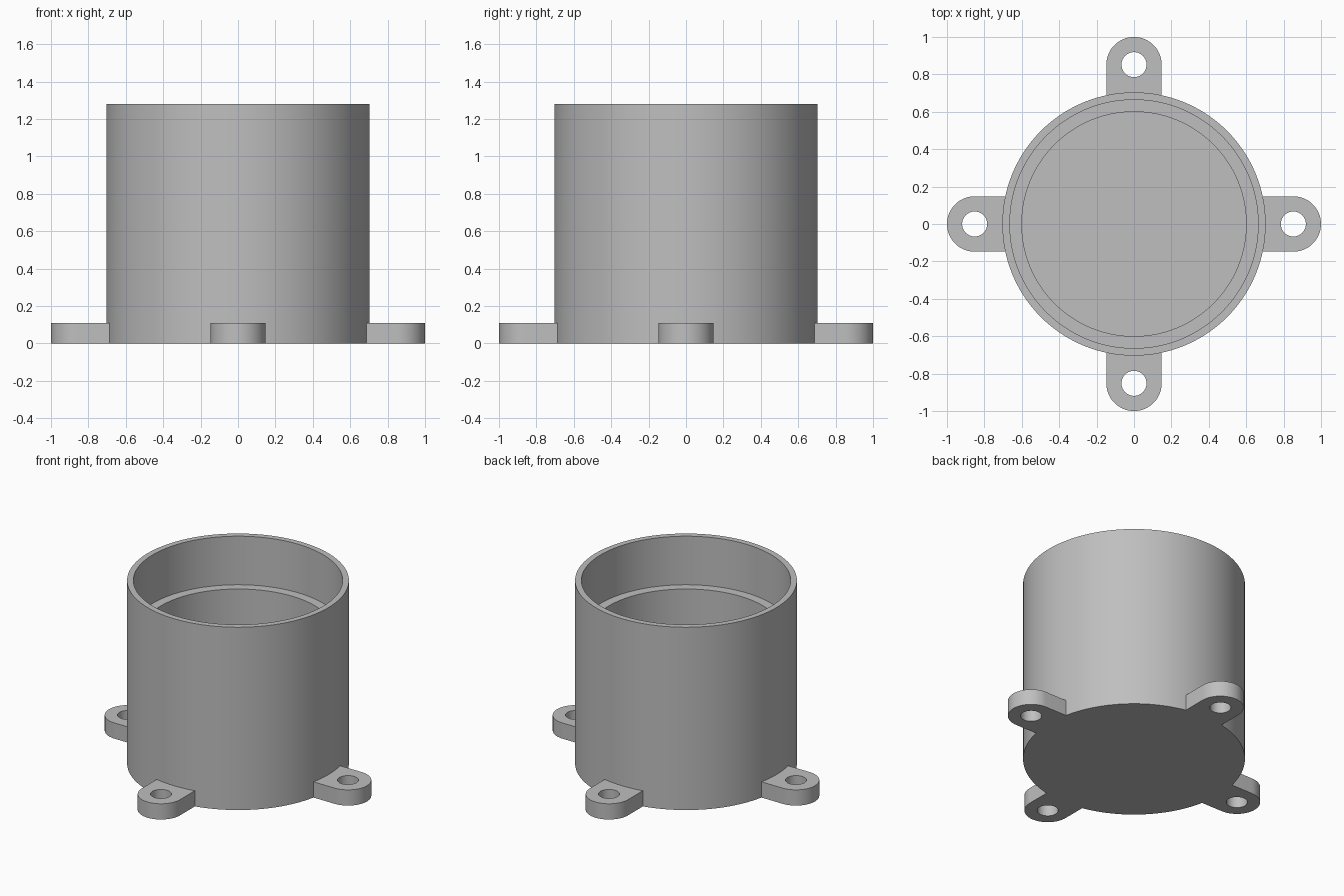
import bpy, bmesh, math
from mathutils import Vector

if "Cube" in bpy.data.objects:
    bpy.data.objects.remove(bpy.data.objects["Cube"], do_unlink=True)

# Main dimensions
BODY_R, BODY_H = 0.704, 1.28
RIM_R, LEDGE_Z, BORE_R = 0.664, 0.94, 0.6
LUG_H, LUG_R, LUG_X, HOLE_R = 0.11, 0.148, 0.852, 0.067
FLOOR_Z = LUG_H
STEPS = 128

# Single plain grey
grey = bpy.data.materials.new("plain grey")
grey.use_nodes = True
COLOUR = (0.52, 0.52, 0.52, 1)
grey.diffuse_color = COLOUR
grey.node_tree.nodes["Principled BSDF"].inputs["Base Color"].default_value = COLOUR


def finish(bm, name):
    bmesh.ops.recalc_face_normals(bm, faces=bm.faces)
    mesh = bpy.data.meshes.new(name)
    bm.to_mesh(mesh)
    bm.free()
    mesh.materials.append(grey)
    obj = bpy.data.objects.new(name, mesh)
    bpy.context.collection.objects.link(obj)
    bpy.ops.object.select_all(action='DESELECT')
    obj.select_set(True)
    bpy.context.view_layer.objects.active = obj
    bpy.ops.object.shade_smooth_by_angle(angle=math.radians(30))
    return obj


def arc(cx, radius, start, end, count):
    return [Vector((cx + radius * math.cos(a), radius * math.sin(a), 0))
            for a in (start + (end - start) * i / count for i in range(count + 1))]


def add_loop(bm, points):
    verts = [bm.verts.new(p) for p in points]
    return [bm.edges.new((v, verts[i - 1])) for i, v in enumerate(verts)]


# Cup: stepped wall profile revolved about the vertical axis
profile = [(0, 0), (BODY_R, 0), (BODY_R, BODY_H), (RIM_R, BODY_H),
           (RIM_R, LEDGE_Z), (BORE_R, LEDGE_Z), (BORE_R, FLOOR_Z), (0, FLOOR_Z)]
bm = bmesh.new()
verts = [bm.verts.new((r, 0, z)) for r, z in profile]
edges = [bm.edges.new(pair) for pair in zip(verts, verts[1:])]
bmesh.ops.spin(bm, geom=verts + edges, cent=(0, 0, 0), axis=(0, 0, 1),
               angle=2 * math.pi, steps=STEPS)
bmesh.ops.remove_doubles(bm, verts=bm.verts, dist=0.0001)
finish(bm, "cup_body")

# Mounting lug: rounded tab with a screw hole, its root following the cup wall
root = math.asin(LUG_R / BODY_R)
outline = (arc(LUG_X, LUG_R, -math.pi / 2, math.pi / 2, 32)
           + arc(0, BODY_R - 0.001, root, -root, 12))
hole = arc(LUG_X, HOLE_R, 0, 2 * math.pi, 40)[:-1]
bm = bmesh.new()
edges = add_loop(bm, outline) + add_loop(bm, hole)
bmesh.ops.triangle_fill(bm, edges=edges, use_beauty=True, normal=(0, 0, 1))
top = bmesh.ops.extrude_face_region(bm, geom=bm.faces[:])
bmesh.ops.translate(bm, vec=(0, 0, LUG_H),
                    verts=[g for g in top["geom"] if isinstance(g, bmesh.types.BMVert)])
lug = finish(bm, "left_lug")

# Remaining lugs share the same mesh
for turn, name in enumerate(("back_lug", "right_lug", "front_lug"), 1):
    copy = bpy.data.objects.new(name, lug.data)
    copy.rotation_euler.z = turn * math.pi / 2
    bpy.context.collection.objects.link(copy)
